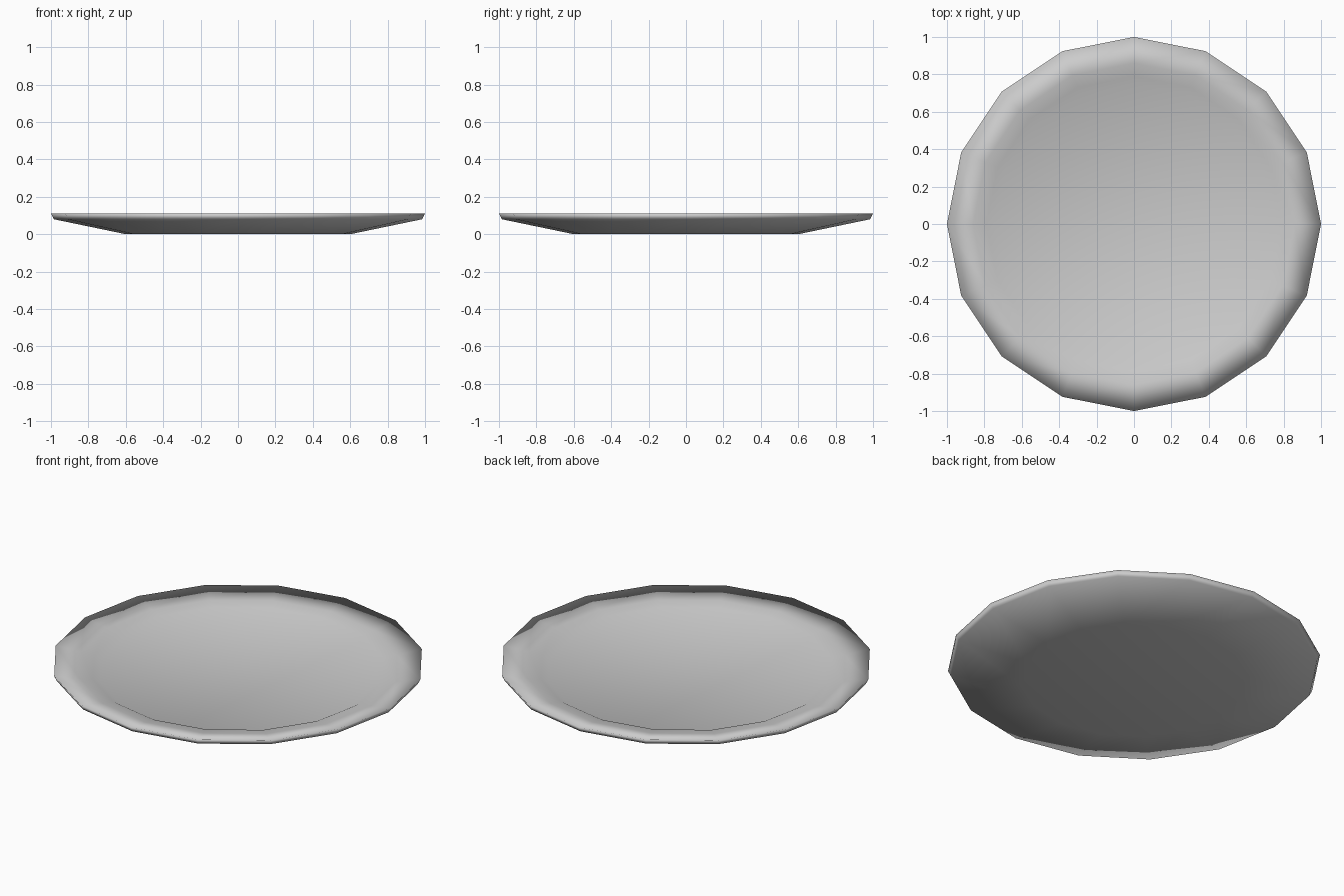
import bpy, bmesh, math

if "Cube" in bpy.data.objects:
    bpy.data.objects.remove(bpy.data.objects["Cube"])

SIDES = 16

# half cross-section (radius, height), from underside centre to upper floor
PROFILE = [
    (0.60, 0.0),     # foot edge
    (0.985, 0.08),   # underside of rim
    (1.0, 0.11),     # rim lip
    (0.86, 0.085),   # inner slope
    (0.79, 0.075),   # step top
    (0.75, 0.055),   # floor edge
]


def lathe(name, profile, sides):
    bm = bmesh.new()
    rings = []
    for r, z in profile:
        rings.append([bm.verts.new((r * math.cos(2 * math.pi * i / sides),
                                    r * math.sin(2 * math.pi * i / sides), z))
                      for i in range(sides)])
    for low, high in zip(rings, rings[1:]):
        for i in range(sides):
            j = (i + 1) % sides
            bm.faces.new((low[i], low[j], high[j], high[i]))
    # closed underside and floor
    bm.faces.new(list(reversed(rings[0])))
    bm.faces.new(rings[-1])
    bmesh.ops.recalc_face_normals(bm, faces=bm.faces)
    for f in bm.faces:
        f.smooth = True
    mesh = bpy.data.meshes.new(name)
    bm.to_mesh(mesh)
    bm.free()
    obj = bpy.data.objects.new(name, mesh)
    bpy.context.collection.objects.link(obj)
    return obj


# Dinner plate
lathe("plate", PROFILE, SIDES)
